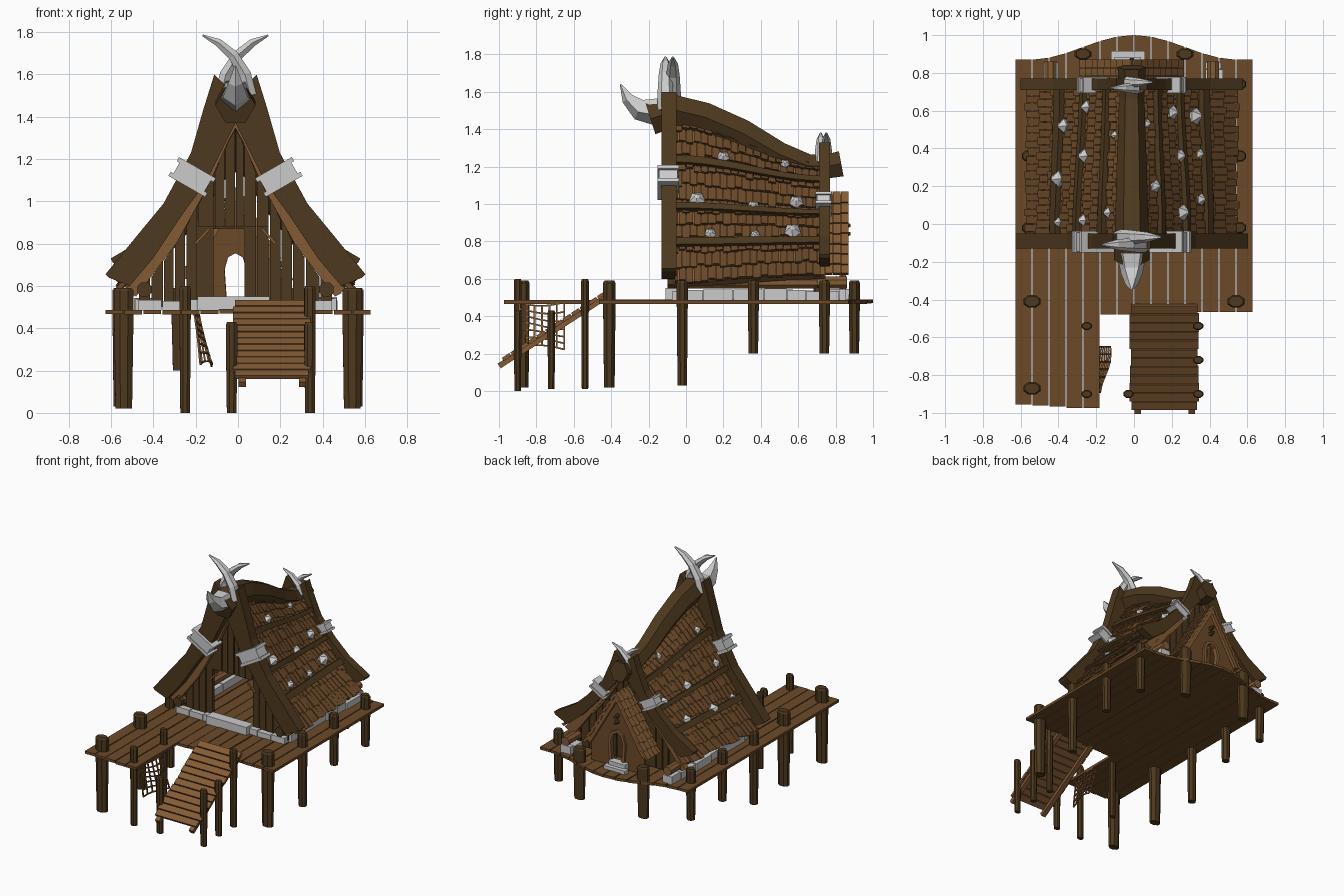
import bpy, bmesh, math, random
from mathutils import Vector as V

if "Cube" in bpy.data.objects:
    bpy.data.objects.remove(bpy.data.objects["Cube"])

random.seed(4)
CX = -0.012                      # house centre line
parts = {}


def material(name, c):
    m = bpy.data.materials.new(name)
    m.diffuse_color = (*c, 1)
    m.use_nodes = True
    m.node_tree.nodes["Principled BSDF"].inputs["Base Color"].default_value = m.diffuse_color
    return m


DARK = material("dark_wood", (.075, .04, .013))
MID = material("mid_wood", (.15, .068, .022))
LIGHT = material("light_wood", (.23, .105, .036))


def loft(name, mat, rings):
    """Bridge equal rings of points and cap both ends."""
    bm = parts.setdefault(name, (bmesh.new(), mat))[0]
    vs = [[bm.verts.new(p) for p in r] for r in rings]
    n = len(vs[0])
    for a, b in zip(vs, vs[1:]):
        for i in range(n):
            bm.faces.new((a[i], a[(i + 1) % n], b[(i + 1) % n], b[i]))
    bm.faces.new(vs[0])
    bm.faces.new(vs[-1][::-1])


def prism(name, mat, pts, y0, y1, s=1):
    loft(name, mat, [[(CX + s * x, y, z) for x, z in pts] for y in (y0, y1)])


def box(name, mat, x0, x1, y0, y1, z0, z1):
    loft(name, mat, [[(x0, y0, z), (x1, y0, z), (x1, y1, z), (x0, y1, z)] for z in (z0, z1)])


def tube(name, mat, path, radii, n=6, ry=1.0):
    path = [V(p) for p in path]
    d = path[-1] - path[0]
    ref = min((V((0, 1, 0)), V((1, 0, 0)), V((0, 0, 1))), key=lambda r: abs(r.dot(d)))
    rings = []
    for i, p in enumerate(path):
        t = (path[min(i + 1, len(path) - 1)] - path[max(i - 1, 0)]).normalized()
        a = t.cross(ref).normalized()
        b = a.cross(t)
        r = radii[i] if isinstance(radii, (list, tuple)) else radii
        ang = [2 * math.pi * (k + .5) / n for k in range(n)]
        rings.append([p + r * (ry * math.cos(q) * a + math.sin(q) * b) for q in ang])
    loft(name, mat, rings)


def beam(name, mat, a, b, w, h, up):
    """Rectangular bar from a to b; h is measured along up."""
    a, b, up = V(a), V(b), V(up).normalized()
    side = (b - a).cross(up).normalized() * w / 2
    up = up * h / 2
    loft(name, mat, [[p - side - up, p + side - up, p + side + up, p - side + up] for p in (a, b)])


def interp(pts, x):
    for (x0, z0), (x1, z1) in zip(pts, pts[1:]):
        if x <= x1:
            break
    return z0 + (z1 - z0) * (x - x0) / (x1 - x0)


# Deck planks with bowed back edge and stepped front
N, W = 14, 1.26 / 14
back = lambda x: .87 + .13 * math.cos(math.pi * min(abs(x), .55) / 1.1) ** 2
for i in range(N):
    x0, x1 = -.63 + i * W + .003, -.63 + (i + 1) * W - .003
    f = -.955 - .006 * min(i, 3) if i < 5 else (-.48 if i < 8 else -.465)
    dz = random.uniform(-.003, .003)
    loft("deck_planks", MID, [[(x0, f, z), (x1, f, z), (x1, back(x1), z), (x0, back(x0), z)]
                              for z in (.468 + dz, .488 + dz)])

# Posts: x, y, rx, ry, bottom, top
posts = [(-.54, -.87, .05, .036, .02, .59), (-.54, -.41, .05, .036, .02, .59), (.54, -.41, .05, .036, .02, .59),
         (-.25, -.54, .029, .022, .02, .6), (-.25, -.9, .029, .022, 0, .6), (.34, -.54, .029, .022, .01, .6),
         (.34, -.72, .029, .022, .01, .43), (.34, -.9, .029, .022, 0, .43), (-.03, -.9, .029, .022, 0, .43)]
for s in (-1, 1):
    posts += [(s * .56, -.02, .036, .032, .03, .59), (s * .56, .36, .036, .032, .2, .59),
              (s * .56, .74, .036, .032, .2, .59), (s * .27, .9, .048, .032, .2, .59)]
for x, y, rx, ry, z0, z1 in posts:
    rings = [[(x + k * rx * math.cos(a * math.pi / 4 + .4), y + k * ry * math.sin(a * math.pi / 4 + .4), z)
              for a in range(8)] for z, k in ((z0, .85), (.47 if z1 > .5 else .3, 1), (z1 - .012, 1), (z1, .8))]
    loft("deck_posts", DARK, rings)

# Sloping stairs and stringers
A, B = V((.16, -.43, .525)), V((.16, -.985, .165))
up = V((0, -.54, .84))
for i in range(12):
    p, q = A.lerp(B, i / 12), A.lerp(B, (i + .88) / 12)
    beam("stair_planks", LIGHT, p, q, .36 + random.uniform(-.015, .01), .02, up)
for x in (.02, .305):
    o = V((x - .16, 0, -.022))
    beam("stair_stringers", LIGHT, A + o, B + o + V((0, -.014, -.009)), .035, .03, up)

# Hanging net
net = lambda a, b: (-.195 + .07 * b * (1 - .6 * a) + .012 * math.sin(5 * a), -.65 - .24 * a,
                    .475 - .25 * b - .02 * math.sin(3 * a + 3 * b))
for i in range(7):
    tube("hanging_net", LIGHT, [net(i / 6, k / 6) for k in range(7)], .006, 4)
    tube("hanging_net", LIGHT, [net(k / 6, i / 6) for k in range(7)], .006, 4)

# Roof surface blends front profile into lower back profile
FRONT = [(0, 1.47), (.11, 1.27), (.24, 1.03), (.35, .83), (.53, .59)]
BACK = [(0, 1.24), (.09, 1.15), (.2, .98), (.32, .83), (.53, .63)]


def roof(s, u, v, h=0):
    w = v * v * (3 - 2 * v)
    i = min(int(u * 4), 3)
    f = u * 4 - i
    a, b = [V(p[i]).lerp(V(p[i + 1]), f) if f <= 1 else V(p[i]) + (V(p[i + 1]) - V(p[i])) * f for p in (FRONT, BACK)]
    c = a.lerp(b, w)
    return V((CX + s * (c.x + .85 * h), -.06 + .8 * v, c.y + .52 * h))


ROWS, COLS = 12, 20
for s in (-1, 1):
    for j in range(8):           # underlay
        loft("roof_underlay", LIGHT, [[roof(s, k / 8, v, -.012) for k in range(9)] +
                                      [roof(s, k / 8, v, -.06) for k in range(8, -1, -1)] for v in (j / 8, (j + 1) / 8)])
    for i in range(ROWS):        # shingles
        for j in range(COLS):
            o = .5 * (i % 2)
            v0, v1 = max(0, (j - o + .04) / COLS), min(1, (j - o + .96) / COLS)
            u0, u1 = i / ROWS, min((i + 1.15 + random.uniform(-.12, .15)) / ROWS, 1.02)
            e = random.uniform(.018, .03)
            loft("roof_shingles", MID, [[roof(s, u, v0, h - .022), roof(s, u, v1, h - .022), roof(s, u, v1, h),
                                         roof(s, u, v0, h)] for u, h in ((u0, .006), (u1, e))])
    for u in (.3, .57, .8):      # battens
        loft("roof_battens", DARK, [[roof(s, u + du, v / 10, h) for du, h in ((-.02, 0), (.02, 0), (.02, .042), (-.02, .042))]
                                    for v in range(11)])
    # sill log along each eave
    tube("sill_logs", DARK, [(CX + s * .43, -.1, .583), (CX + s * .43, -.06, .583)], .037, 8)
    tube("eave_logs", LIGHT, [(CX + s * .43, -.07, .58), (CX + s * .43, .86, .58)], .034, 8)

# Faceted studs: side, x, y, radius
studs = [(1, .07, .53, .027), (1, .2, .59, .04), (1, .32, .57, .048), (1, .24, .36, .036), (1, .35, .37, .03),
         (1, .11, .2, .036), (1, .35, .13, .034), (1, .25, .06, .046), (-1, .25, .62, .036), (-1, .37, .52, .04),
         (-1, .1, .47, .026), (-1, .26, .36, .04), (-1, .4, .24, .046), (-1, .4, .01, .028), (-1, .27, .02, .034), (-1, .14, .06, .03)]
for s, x, y, r in studs:
    v = (y + .06) / .8
    u = min((k / 100 for k in range(101)), key=lambda k: abs(roof(s, k, v, .02).x - s * x))
    p, n = roof(s, u, v, .015), V((s * .85, 0, .52))
    t, b = V((0, 1, 0)), V((0, 1, 0)).cross(n)
    loft("roof_studs", None, [[p + n * h * r + k * r * (math.cos(a * 1.2566 + q) * t + math.sin(a * 1.2566 + q) * b)
                               for a in range(5)] for h, k, q in ((-.3, .8, 0), (.3, 1, .3), (.95, .3, .6), (1.05, .03, .6))])

# Curved bargeboards, front and back
fb = [(0, 1.5), (.1, 1.6), (.15, 1.44), (.21, 1.23), (.34, .99), (.48, .82), (.615, .655), (.6, .64), (.5, .6),
      (.39, .73), (.25, .94), (.14, 1.09), (0, 1.37)]
bb = [(0, 1.26), (.08, 1.33), (.11, 1.24), (.18, 1.08), (.3, .94), (.42, .83), (.59, .73), (.58, .71), (.48, .665),
      (.36, .76), (.24, .89), (.13, 1.02), (0, 1.17)]
FW = [(0, 1.36), (.13, 1.07), (.28, .8), (.47, .55)]      # wall outlines
BW = [(0, 1.19), (.13, 1.0), (.28, .8), (.47, .55)]
for s in (-1, 1):
    prism("front_bargeboards", DARK, fb, -.13, -.05, s)
    prism("back_bargeboards", DARK, bb, .71, .77, s)
    # pale trim inside the boards
    for prof, y in ((FW, -.065), (BW, .7)):
        prism("gable_trim", LIGHT, prof + [(x + .032, z + .016) for x, z in prof[::-1]], y, y + .045, s)
    # metal clamps
    for cx, cz, y, k, t in ((.205, 1.115, -.095, 1, .1), (.21, 1.0, .735, .72, .07)):
        c, d, p = V((CX + s * cx, y, cz)), V((s * .87, 0, .5)), V((-s * .5, 0, .87))
        beam("metal_clamps", None, c - d * .085 * k, c + d * .085 * k, t, .075 * k, p)
        for o in (-.04, .04):
            beam("metal_clamps", None, c - d * .1 * k + p * o * k, c + d * .1 * k + p * o * k, t + .014, .022 * k, p)
    # crossed horns
    tube("front_horns", None, [(CX - s * .07, -.09 + s * .02, 1.5), (CX - s * .045, -.09 + s * .02, 1.6),
                               (CX + s * .01, -.09 + s * .02, 1.69), (CX + s * .08, -.09 + s * .02, 1.75),
                               (CX + s * .155, -.09 + s * .02, 1.785)], [.042, .042, .036, .027, .006], 6, .8)
    tube("back_horns", None, [(CX - s * .045, .735 + s * .015, 1.22), (CX - s * .02, .735 + s * .015, 1.29),
                              (CX + s * .04, .735 + s * .015, 1.345), (CX + s * .11, .735 + s * .015, 1.38)],
         [.032, .03, .022, .005], 6, .8)

# Plank gable walls with doorways
for prof, y, da, db, dz in ((FW, -.03, -.18, .16, .88), (BW, .69, -.1, .04, .87)):
    edges = [-.46, -.4, -.34, -.29, -.235, da, -.1, -.05, 0, .04, .1, db if db > .1 else .16, .215, .27, .33, .4, .46]
    for x0, x1 in zip(edges, edges[1:]):
        z = dz if x0 >= da - .001 and x1 <= db + .001 else .5
        g, o = .003, random.uniform(0, .012)
        top = [max(interp(prof, abs(x)), .53) for x in (x0, x1)]
        prism("gable_wall_planks", DARK, [(x0 + g, z), (x1 - g, z), (x1 - g, top[1]), (x0 + g, top[0])], y - o, y + .025)
for s in (-1, 1):
    beam("door_braces", LIGHT, (CX + s * .19, -.05, .8), (CX + s * .125, -.05, .87), .015, .012, (s * .7, 0, .7))

# Ridge beam and beak-shaped spike
ridge = [(-.19, 1.455, .095), (-.05, 1.5, .09), (.1, 1.465, .085), (.3, 1.38, .08), (.5, 1.265, .072),
         (.65, 1.205, .068), (.75, 1.2, .07), (.83, 1.215, .075)]
tube("ridge_beam", DARK, [(CX, y, z) for y, z, r in ridge], [r for y, z, r in ridge], 6, 1.05)
tube("ridge_spike", None, [(CX, -.16, 1.5), (CX, -.25, 1.51), (CX, -.31, 1.565), (CX, -.35, 1.64)],
     [.08, .062, .036, .004], 5)

# Stone footing and steps
for s in (-1, 1):
    y = -.02
    while y < .84:
        l = random.uniform(.1, .18)
        a, b = sorted((CX + s * .39, CX + s * (.475 + random.uniform(-.01, .01))))
        box("stone_footing", None, a, b, y, min(y + l, .86) - .004, .485, .54 + random.uniform(-.008, .008))
        y += l
for i in range(8):
    x = -.46 + i * .115
    box("stone_footing", None, CX + x, CX + x + .111, -.075, .0, .485, .53 + random.uniform(-.008, .006))
box("front_step", None, CX - .18, CX + .16, -.11, -.03, .487, .55)
box("back_steps", None, CX - .11, CX + .07, .87, .915, .487, .515)
box("back_steps", None, CX - .09, CX + .05, .83, .885, .487, .545)

# Back porch: gable roof, arched wall, door frame
for s in (-1, 1):
    a, b = V((CX, 0, 1.065)), V((CX + s * .255, 0, .63))
    n = V((s * .86, 0, .5))
    prism("porch_roof", LIGHT, [(0, 1.05), (.245, .632), (.215, .632), (0, 1.0)], .7, .865, s)
    for i in range(8):
        for j in range(4):
            y0 = .7 + j * .043
            p, q = a.lerp(b, i / 8), a.lerp(b, min((i + 1.2 + random.uniform(-.1, .1)) / 8, 1.02))
            y1 = y0 + .041
            loft("porch_shingles", LIGHT, [[r + V((0, y, 0)) + n * k for y, k in ((y0, h - .018), (y1, h - .018), (y1, h), (y0, h))]
                                           for r, h in ((p, .004), (q, .018))])
    prism("porch_wall", MID, [(0, 1.02), (.225, .63), (.225, .49), (.04, .49), (.052, .68), (.035, .735), (0, .755)], .82, .84, s)
arch = [(-.05, .5), (-.062, .68), (-.044, .742), (0, .768), (.044, .742), (.062, .68), (.05, .5)]
tube("porch_door_frame", LIGHT, [(CX + x, .845, z) for x, z in arch], .016, 4)
for z in (.84, .885):
    tube("porch_ornament", DARK, [(CX, .835, z), (CX, .88, z)], [.018, .01], 6)

# Turn every collected part into an object
for name, (bm, mat) in parts.items():
    bmesh.ops.recalc_face_normals(bm, faces=bm.faces[:])
    me = bpy.data.meshes.new(name)
    bm.to_mesh(me)
    bm.free()
    if mat:
        me.materials.append(mat)
    bpy.context.scene.collection.objects.link(bpy.data.objects.new(name, me))
